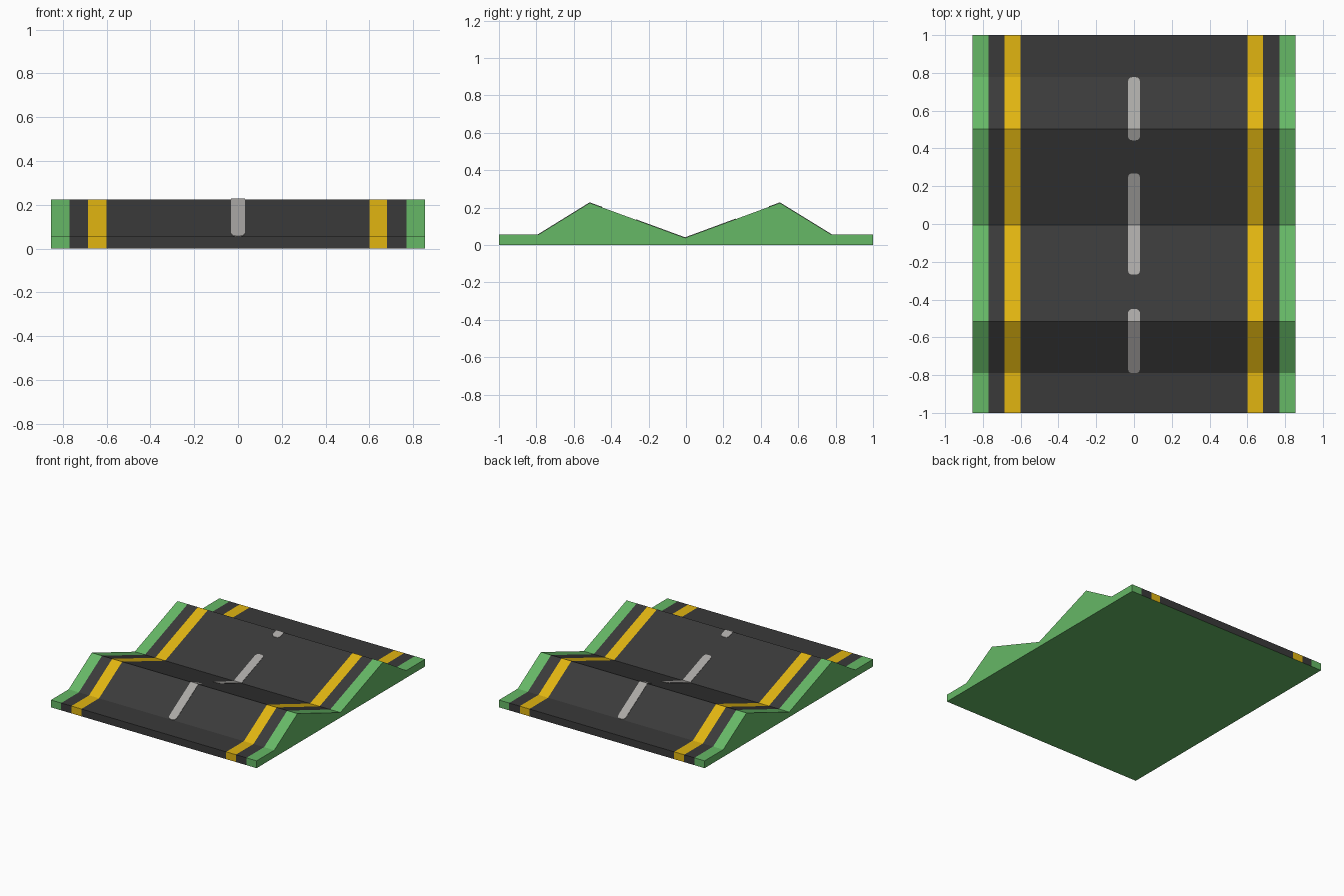
import bpy, bmesh, math

if "Cube" in bpy.data.objects:
    bpy.data.objects.remove(bpy.data.objects["Cube"])

# Side profile of the road surface (y, z) and the strip borders across x
PROFILE = [(-1, .055), (-.79, .055), (-.515, .225), (-.005, .038),
           (.502, .225), (.778, .055), (1, .055)]
BORDERS = [-.855, -.77, -.685, -.602, .602, .682, .77, .855]
STRIPS = [0, 1, 2, 1, 2, 1, 0]          # grass, asphalt, line ...
STRIPS = [0, 1, 2, 1, 2, 1, 0]


def material(name, rgb):
    lin = [((c / 255 + .055) / 1.055) ** 2.4 if c > 10 else c / 255 / 12.92 for c in rgb]
    m = bpy.data.materials.new(name)
    m.diffuse_color = (*lin, 1)
    m.use_nodes = True
    m.node_tree.nodes["Principled BSDF"].inputs["Base Color"].default_value = m.diffuse_color
    return m


def make_object(name, bm, mats):
    bmesh.ops.recalc_face_normals(bm, faces=bm.faces)
    me = bpy.data.meshes.new(name)
    bm.to_mesh(me)
    bm.free()
    for m in mats:
        me.materials.append(m)
    ob = bpy.data.objects.new(name, me)
    bpy.context.collection.objects.link(ob)
    return ob


def height(y):
    for (y0, z0), (y1, z1) in zip(PROFILE, PROFILE[1:]):
        if y0 <= y <= y1:
            return z0 + (z1 - z0) * (y - y0) / (y1 - y0)


grass = material("grass green", (102, 184, 102))
asphalt = material("asphalt", (58, 58, 58))
yellow = material("line yellow", (225, 181, 17))
grey = material("dash grey", (170, 168, 165))

# Road body: solid ridge profile, with coloured strips on top and end faces
bm = bmesh.new()
top = [[bm.verts.new((x, y, z)) for x in BORDERS] for y, z in PROFILE]
low = [[bm.verts.new((x, y, 0)) for x in BORDERS] for y, z in PROFILE]
n = len(PROFILE)
for i, mat in enumerate(STRIPS):
    for j in range(n - 1):
        bm.faces.new((top[j][i], top[j][i+1], top[j+1][i+1], top[j+1][i])).material_index = mat
        bm.faces.new((low[j][i], low[j+1][i], low[j+1][i+1], low[j][i+1]))
    for j in (0, n - 1):
        bm.faces.new((low[j][i], low[j][i+1], top[j][i+1], top[j][i])).material_index = mat
for i in (0, len(BORDERS) - 1):
    for j in range(n - 1):
        bm.faces.new((low[j][i], low[j+1][i], top[j+1][i], top[j][i]))
make_object("road_body", bm, [grass, asphalt, yellow])


# Centre dashes: thin round-ended plates draped over the road
def dash(name, y0, y1, w=.032, r=.022, lift=.003):
    cap = [(r - r * math.cos(a), w - r + r * math.sin(a))
           for a in (0, math.pi / 6, math.pi / 3, math.pi / 2)]
    rows = [(y0 + d, h) for d, h in cap] + [(y1 - d, h) for d, h in cap]
    rows += [(y, w) for y, _ in PROFILE if y0 + r < y < y1 - r]
    rows.sort()
    bm = bmesh.new()
    rings = [[bm.verts.new((x, y, height(y) + dz))
              for x, dz in ((-h, 0), (h, 0), (h, lift), (-h, lift))] for y, h in rows]
    for a, b in zip(rings, rings[1:]):
        for k in range(4):
            bm.faces.new((a[k], a[(k+1) % 4], b[(k+1) % 4], b[k]))
    bm.faces.new(rings[0])
    bm.faces.new(rings[-1])
    make_object(name, bm, [grey])


dash("front_dash", -.79, -.45)
dash("middle_dash", -.268, .268)
dash("back_dash", .443, .777)
